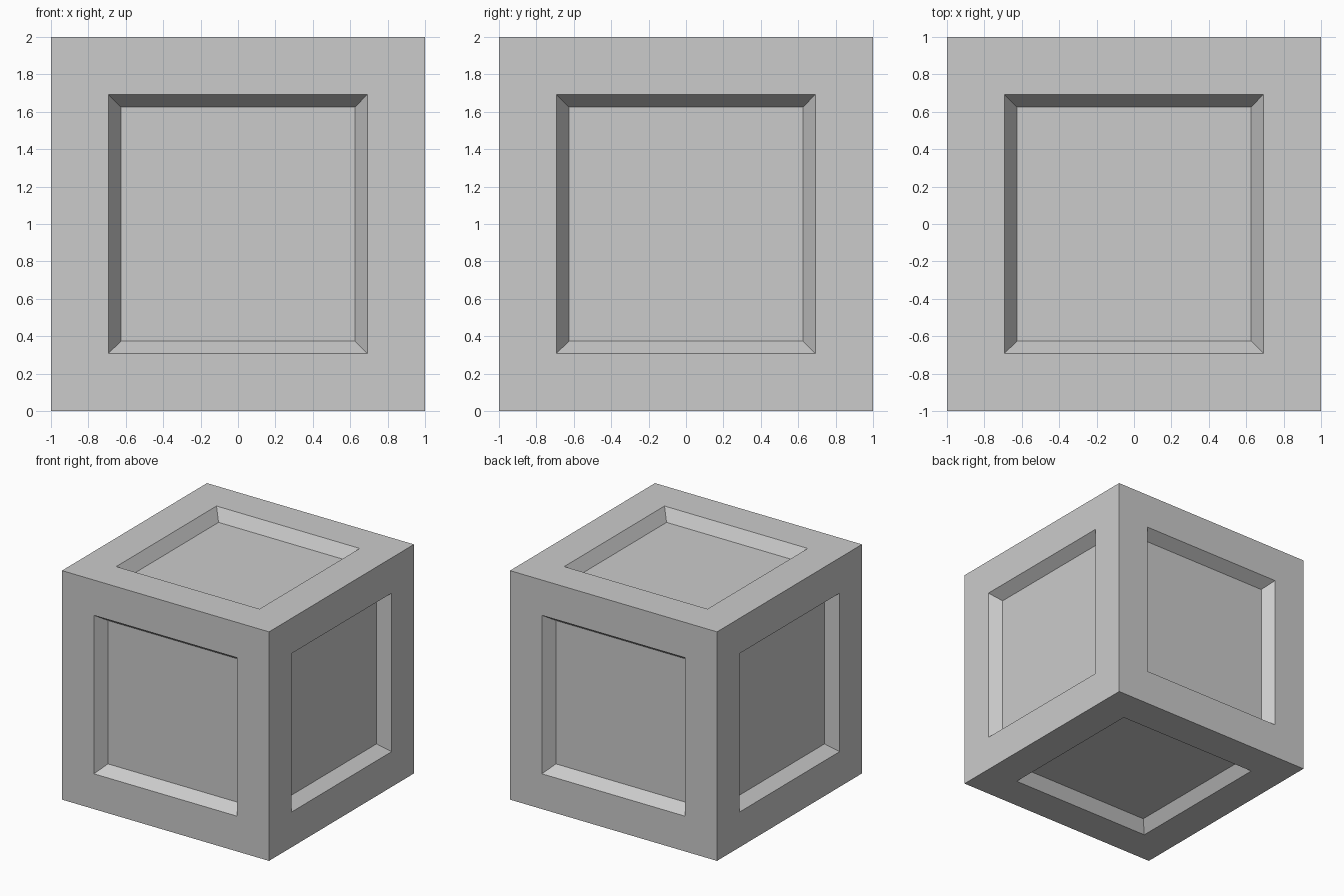
import bpy, bmesh
from mathutils import Matrix

if "Cube" in bpy.data.objects:
    bpy.data.objects.remove(bpy.data.objects["Cube"])

# Crate body: 2 unit cube standing on the ground
bm = bmesh.new()
bmesh.ops.create_cube(bm, size=2.0, matrix=Matrix.Translation((0, 0, 1)))
panels = bm.faces[:]

# Flat frame around every side
bmesh.ops.inset_individual(bm, faces=panels, thickness=0.308, use_even_offset=True)

# Sunken panels with sloped walls
for f in panels:
    n = f.normal.copy()
    bmesh.ops.inset_individual(bm, faces=[f], thickness=0.066, use_even_offset=True)
    bmesh.ops.translate(bm, verts=f.verts[:], vec=n * -0.1)

bmesh.ops.recalc_face_normals(bm, faces=bm.faces[:])
mesh = bpy.data.meshes.new("crate")
bm.to_mesh(mesh)
bm.free()
bpy.context.collection.objects.link(bpy.data.objects.new("crate", mesh))
